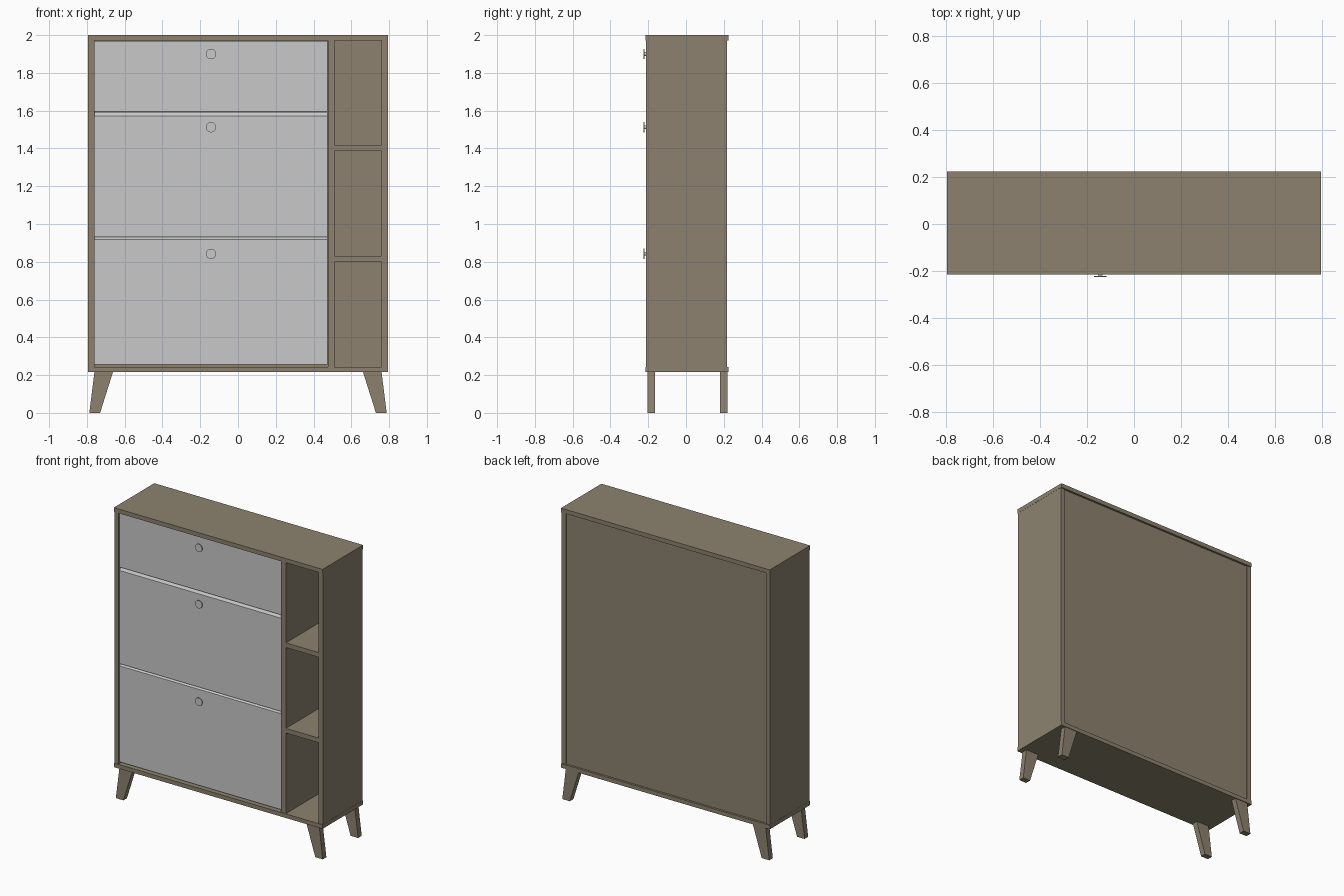
import bpy, bmesh, math
from mathutils import Matrix

if "Cube" in bpy.data.objects:
    bpy.data.objects.remove(bpy.data.objects["Cube"])


def material(name, rgb):
    m = bpy.data.materials.new(name)
    m.diffuse_color = (*rgb, 1)
    m.use_nodes = True
    m.node_tree.nodes["Principled BSDF"].inputs["Base Color"].default_value = m.diffuse_color
    return m


WOOD = material("brown wood", (0.262, 0.222, 0.157))
GREY = material("light grey", (0.58, 0.58, 0.58))


def finish(name, bm, mat):
    bmesh.ops.recalc_face_normals(bm, faces=bm.faces)
    me = bpy.data.meshes.new(name)
    bm.to_mesh(me)
    bm.free()
    me.materials.append(mat)
    ob = bpy.data.objects.new(name, me)
    bpy.context.collection.objects.link(ob)
    return ob


def prism(name, pts, axis, lo, hi, mat):
    """Extrude a 2D profile along x (points are y,z) or y (points are x,z)."""
    bm = bmesh.new()
    if axis == "x":
        vs = [bm.verts.new((lo, a, b)) for a, b in pts]
        step = (hi - lo, 0, 0)
    else:
        vs = [bm.verts.new((a, lo, b)) for a, b in pts]
        step = (0, hi - lo, 0)
    face = bm.faces.new(vs)
    new = bmesh.ops.extrude_face_region(bm, geom=[face], use_keep_orig=True)["geom"]
    bmesh.ops.translate(bm, vec=step, verts=[v for v in new if isinstance(v, bmesh.types.BMVert)])
    return finish(name, bm, mat)


def box(name, x, y, z, mat):
    return prism(name, [(x[0], z[0]), (x[1], z[0]), (x[1], z[1]), (x[0], z[1])], "y", y[0], y[1], mat)


# Carcass
W, IN = 0.794, 0.761
OUTER, SIDE = (-0.215, 0.224), (-0.211, 0.218)
box("top_panel", (-W, W), OUTER, (1.971, 2.0), WOOD)
box("bottom_panel", (-W, W), OUTER, (0.216, 0.244), WOOD)
box("left_side", (-W + 0.001, -IN), SIDE, (0.244, 1.971), WOOD)
box("right_side", (IN, W - 0.001), SIDE, (0.244, 1.971), WOOD)
box("back_panel", (-IN, IN), (0.200, 0.210), (0.244, 1.971), WOOD)
box("divider", (0.476, 0.512), (SIDE[0], 0.200), (0.244, 1.971), WOOD)

# Open shelves on the right
for i, z in enumerate((0.798, 1.386)):
    box(f"shelf_{i + 1}", (0.512, IN), (SIDE[0], 0.200), (z, z + 0.032), WOOD)

# Flap doors, the lower two with a sloped top edge, and their knobs
F, B = -0.203, -0.175
doors = [(0.257, 0.917, 0.930, 0.842), (0.932, 1.573, 1.594, 1.512), (1.596, 1.970, 1.970, 1.90)]
for i, (z0, z1, z2, kz) in enumerate(doors):
    pts = [(F, z0), (B, z0), (B, z2)]
    pts += [(F + 0.016, z2), (F, z1)] if z2 > z1 else [(F, z2)]
    prism(f"door_{i + 1}", pts, "x", -0.759, 0.473, GREY)
    bm = bmesh.new()
    for r1, r2, y0, y1 in ((0.010, 0.010, F + 0.001, -0.219), (0.027, 0.027, -0.220, -0.2245)):
        bmesh.ops.create_cone(bm, cap_ends=True, segments=32, radius1=r1, radius2=r2, depth=y0 - y1,
                              matrix=Matrix.Translation((-0.143, (y0 + y1) / 2, kz))
                              @ Matrix.Rotation(math.pi / 2, 4, "X"))
    knob = finish(f"knob_{i + 1}", bm, GREY)
    for p in knob.data.polygons:
        p.use_smooth = len(p.vertices) == 4
    knob.data.set_sharp_from_angle(angle=math.radians(40))

# Splayed legs
for sx, side in ((-1, "left"), (1, "right")):
    for y, end in (((-0.203, -0.164), "front"), ((0.181, 0.220), "back")):
        pts = [(0.787, 0), (0.730, 0), (0.662, 0.216), (0.760, 0.216)]
        prism(f"{end}_{side}_leg", [(sx * a, b) for a, b in pts], "y", y[0], y[1], WOOD)
